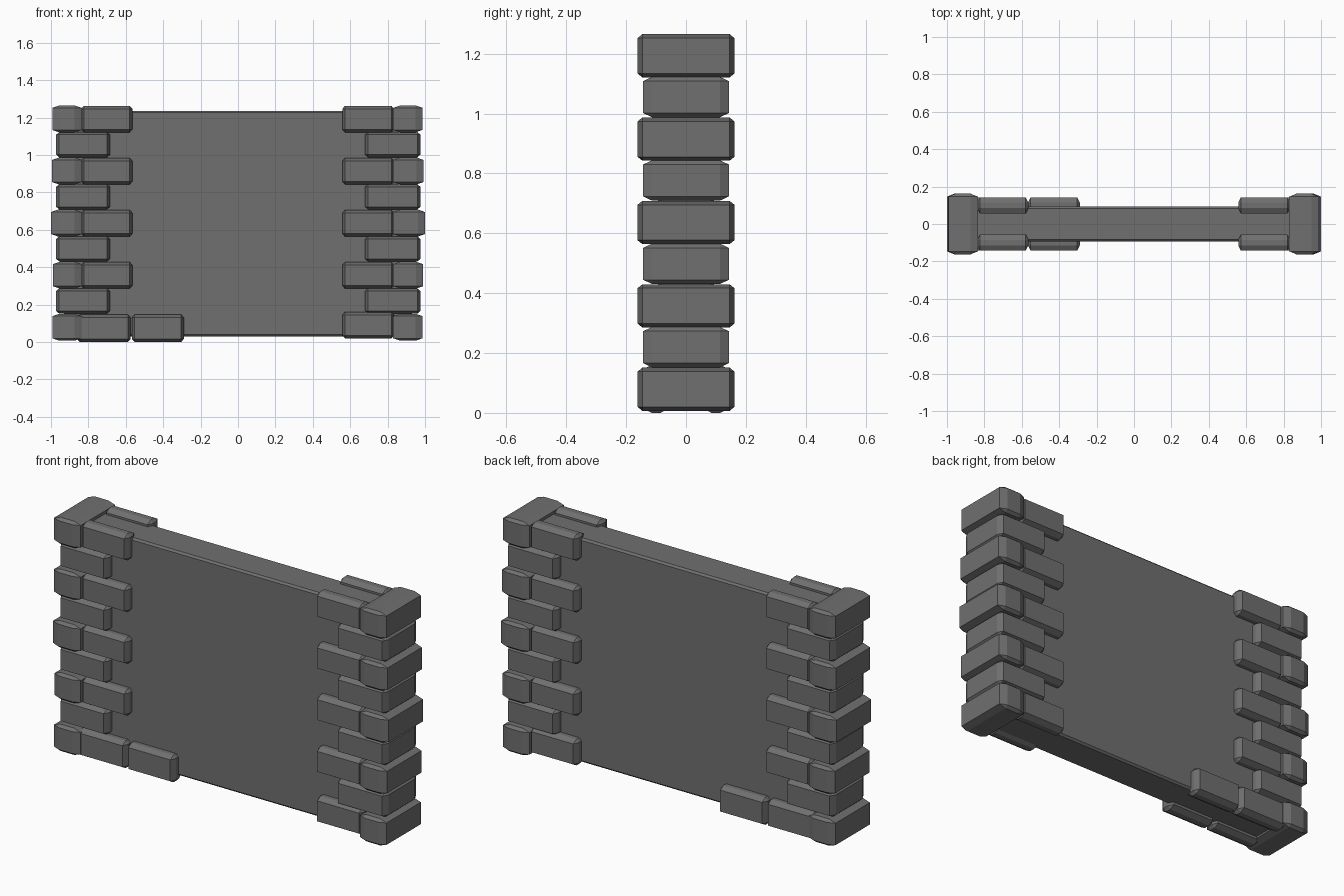
import bpy, bmesh
from mathutils import Vector

if "Cube" in bpy.data.objects:
    bpy.data.objects.remove(bpy.data.objects["Cube"])

stone = bpy.data.materials.new("dark_grey_stone")
stone.diffuse_color = (0.16, 0.16, 0.16, 1)
stone.use_nodes = True
stone.node_tree.nodes["Principled BSDF"].inputs["Base Color"].default_value = stone.diffuse_color


def brick(name, lo, hi, chamfer):
    """Box between two corners; chamfer is the cut length along x, y and z."""
    lo, hi, c = Vector(lo), Vector(hi), Vector(chamfer)
    bm = bmesh.new()
    bmesh.ops.create_cube(bm, size=1)
    # bevel in a space where the chamfer is 1 on every axis, then scale back
    bmesh.ops.scale(bm, verts=bm.verts, vec=[(hi[i] - lo[i]) / c[i] for i in range(3)])
    bmesh.ops.bevel(bm, geom=bm.edges[:], offset=1, segments=1, affect='EDGES')
    bmesh.ops.scale(bm, verts=bm.verts, vec=c)
    bmesh.ops.translate(bm, verts=bm.verts, vec=(lo + hi) / 2)
    bmesh.ops.recalc_face_normals(bm, faces=bm.faces)
    me = bpy.data.meshes.new(name)
    bm.to_mesh(me)
    bm.free()
    me.materials.append(stone)
    ob = bpy.data.objects.new(name, me)
    bpy.context.collection.objects.link(ob)


def face_bricks(name, x0, x1, z0, z1):
    """Matching bricks on the front and back of the wall."""
    for label, y in (("front", -0.1), ("back", 0.1)):
        brick(f"{name}_{label}", (x0, y - 0.043, z0), (x1, y + 0.043, z1),
              (0.014, 0.028, 0.016))


# Plain wall panel
brick("wall_panel", (-0.93, -0.093, 0.03), (0.93, 0.093, 1.236), (0.01, 0.01, 0.01))

# Nine courses of corner stones at both ends
PITCH = 0.2785
OUT_L = (-0.993, -0.99, -1.0, -0.995, -0.993)
OUT_R = (0.987, 0.99, 1.0, 0.993, 0.987)
for k in range(5):
    z0 = 0.007 + k * PITCH
    z1 = z0 + 0.144
    cut = (0.038, 0.016, 0.013)
    brick("left_corner_block", (OUT_L[k], -0.162, z0), (-0.835, 0.162, z1), cut)
    brick("right_corner_block", (0.83, -0.162, z0), (OUT_R[k], 0.162, z1), cut)
    lift = 0.012 if k == 0 else 0
    if k:
        face_bricks("left_face_brick", -0.838, -0.565, z0, z1 - 0.002)
    face_bricks("right_face_brick", 0.558, 0.834, z0 + lift, z1 + lift - 0.002)
    if k < 4:
        # Short course between the large blocks
        za, zb = z0 + 0.145, z0 + 0.28
        brick("left_short_brick", (-0.972, -0.143, za), (-0.685, 0.143, zb),
              (0.016, 0.03, 0.014))
        brick("right_short_brick", (0.68, -0.143, za), (0.975, 0.143, zb),
              (0.016, 0.03, 0.014))

# Bottom left course is longer
face_bricks("left_base_brick", -0.86, -0.575, 0.0, 0.147)
face_bricks("left_extra_brick", -0.567, -0.29, 0.0, 0.147)
